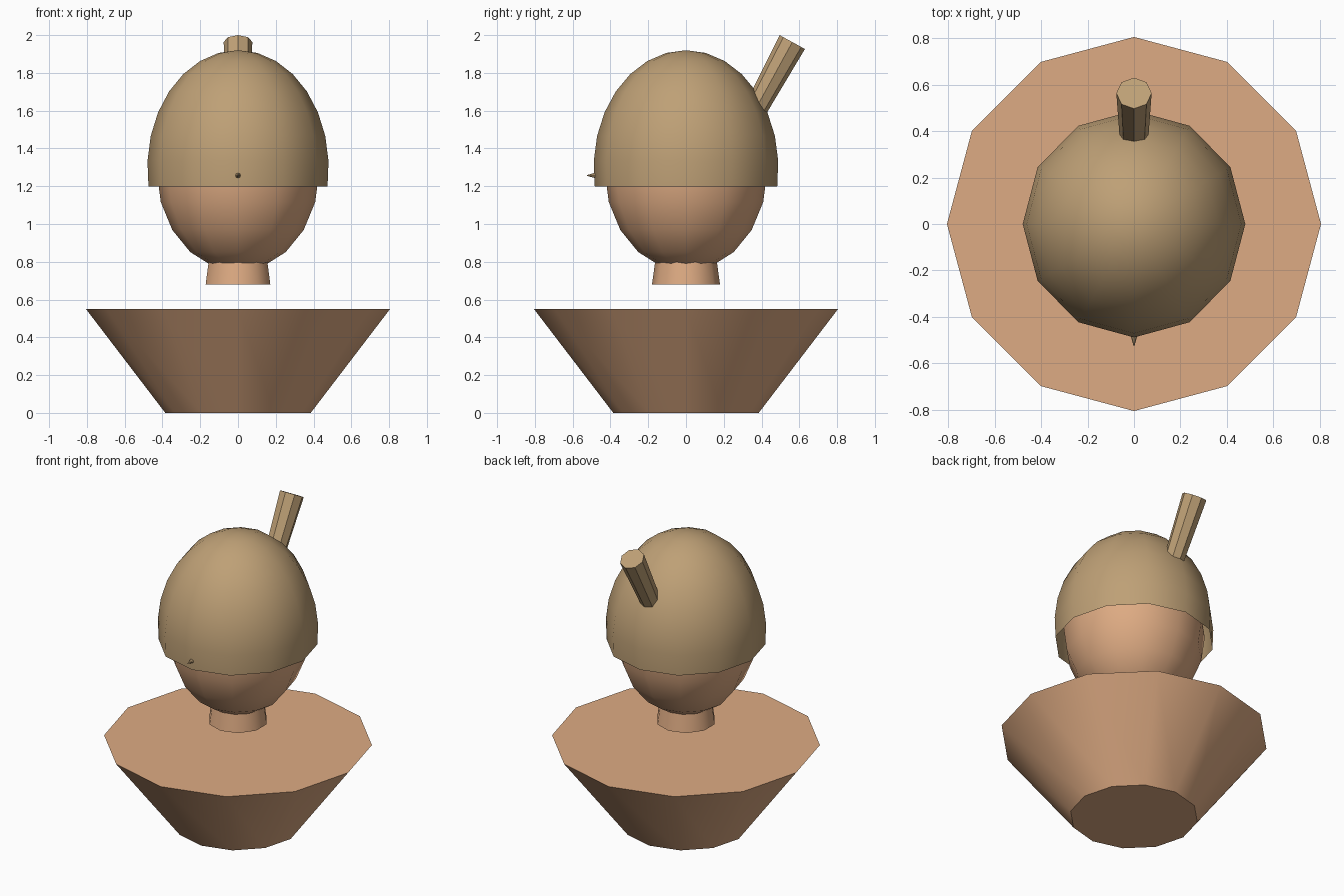
import bpy, math
from mathutils import Vector

if "Cube" in bpy.data.objects:
    bpy.data.objects.remove(bpy.data.objects["Cube"])


def srgb(r, g, b):
    lin = [(c / 255 / 12.92) if c < 10 else ((c / 255 + 0.055) / 1.055) ** 2.4 for c in (r, g, b)]
    return (*lin, 1)


def material(name, rgb):
    m = bpy.data.materials.new(name)
    m.diffuse_color = srgb(*rgb)
    m.use_nodes = True
    m.node_tree.nodes["Principled BSDF"].inputs["Base Color"].default_value = m.diffuse_color
    return m


skin = material("skin", (222, 171, 131))
cloth = material("tan cloth", (190, 160, 118))


def finish(ob, name, mat, angle=40):
    ob.name = name
    ob.data.materials.append(mat)
    bpy.context.view_layer.objects.active = ob
    ob.select_set(True)
    bpy.ops.object.shade_smooth_by_angle(angle=math.radians(angle))
    ob.select_set(False)
    return ob


def frustum(name, start, end, r1, r2, sides, mat):
    """Tapered cylinder between two points."""
    a, b = Vector(start), Vector(end)
    d = b - a
    bpy.ops.mesh.primitive_cone_add(vertices=sides, radius1=r1, radius2=r2,
                                    depth=d.length, location=(a + b) / 2)
    ob = bpy.context.object
    # tilt about x only, so one vertex line stays on the y axis
    ob.rotation_euler.x = math.atan2(-d.y, d.z)
    return finish(ob, name, mat)


# Shoulders and neck
frustum("shoulders", (0, 0, 0), (0, 0, 0.55), 0.385, 0.805, 12, skin)
frustum("neck", (0, 0, 0.68), (0, 0, 0.86), 0.18, 0.155, 10, skin)

# Egg-shaped head
bpy.ops.mesh.primitive_uv_sphere_add(segments=12, ring_count=10, radius=1, location=(0, 0, 1.28))
head = bpy.context.object
head.scale = (0.43, 0.43, 0.53)
bpy.ops.object.transform_apply(location=False)
finish(head, "head", skin, 60)

# Hollow cap: lathed dome, open at the rim
SEG, RINGS, SWEEP = 12, 8, math.radians(99)
verts, faces = [(0, 0, 1.92)], []
for i in range(1, RINGS + 1):
    t = SWEEP * i / RINGS
    for j in range(SEG):
        a = math.tau * j / SEG
        verts.append((0.48 * math.sin(t) * math.cos(a), 0.489 * math.sin(t) * math.sin(a),
                      1.297 + 0.623 * math.cos(t)))
for j in range(SEG):
    k = (j + 1) % SEG
    faces.append((0, 1 + j, 1 + k))
    for i in range(RINGS - 1):
        p, q = 1 + i * SEG, 1 + (i + 1) * SEG
        faces.append((p + j, q + j, q + k, p + k))
me = bpy.data.meshes.new("cap")
me.from_pydata(verts, [], faces)
cap = bpy.data.objects.new("cap", me)
bpy.context.collection.objects.link(cap)
finish(cap, "cap", cloth, 60)

# Slanted tube at the back and small point at the front of the cap
frustum("back_tube", (0, 0.347, 1.57), (0, 0.563, 1.963), 0.06, 0.076, 8, cloth)
frustum("front_point", (0, -0.46, 1.257), (0, -0.525, 1.257), 0.02, 0.002, 8, cloth)
